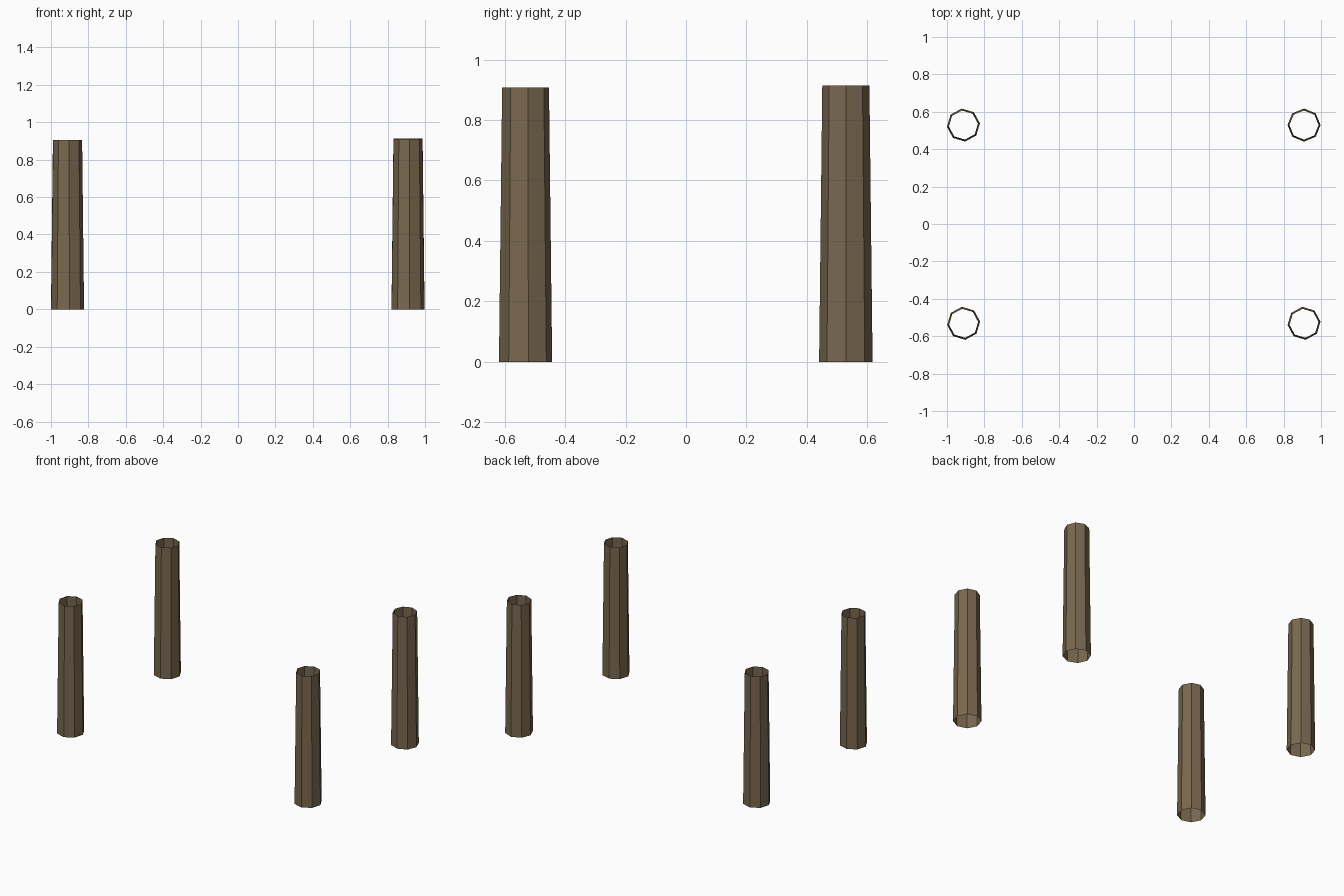
import bpy
import bmesh
import math

if "Cube" in bpy.data.objects:
    bpy.data.objects.remove(bpy.data.objects["Cube"])

# One weathered wood colour
wood = bpy.data.materials.new("weathered brown wood")
wood.diffuse_color = (0.19, 0.137, 0.078, 1.0)
wood.use_nodes = True
wood.node_tree.nodes["Principled BSDF"].inputs["Base Color"].default_value = wood.diffuse_color

SIDES = 8
R_BOTTOM, R_TOP = 0.0885, 0.078


def make_post(name, x, y, height, turn):
    """Open-ended, tapered eight-sided post."""
    bm = bmesh.new()
    bmesh.ops.create_cone(bm, cap_ends=False, segments=SIDES,
                          radius1=R_BOTTOM, radius2=R_TOP, depth=height)
    # put a corner at angle 'turn', whatever the primitive starts with
    v0 = bm.verts[:][0].co
    spin = math.radians(turn) - math.atan2(v0.y, v0.x)
    c, s = math.cos(spin), math.sin(spin)
    for v in bm.verts:
        px, py, pz = v.co
        v.co = (px * c - py * s, px * s + py * c, pz + height / 2)
    bmesh.ops.recalc_face_normals(bm, faces=bm.faces[:])
    # an open tube: make sure the walls face outward
    for f in bm.faces:
        m = f.calc_center_median()
        if f.normal.x * m.x + f.normal.y * m.y < 0:
            f.normal_flip()
    mesh = bpy.data.meshes.new(name)
    bm.to_mesh(mesh)
    bm.free()
    mesh.materials.append(wood)
    obj = bpy.data.objects.new(name, mesh)
    obj.location = (x, y, 0)
    bpy.context.collection.objects.link(obj)
    return obj


# Four corner posts, each slightly different in height and rotation
for name, x, y, h, turn in (
    ("front_left_post", -0.911, -0.531, 0.906, 6),
    ("front_right_post", 0.909, -0.531, 0.908, 6),
    ("back_left_post", -0.912, 0.529, 0.905, 6),
    ("back_right_post", 0.909, 0.529, 0.914, 0),
):
    make_post(name, x, y, h, turn)
